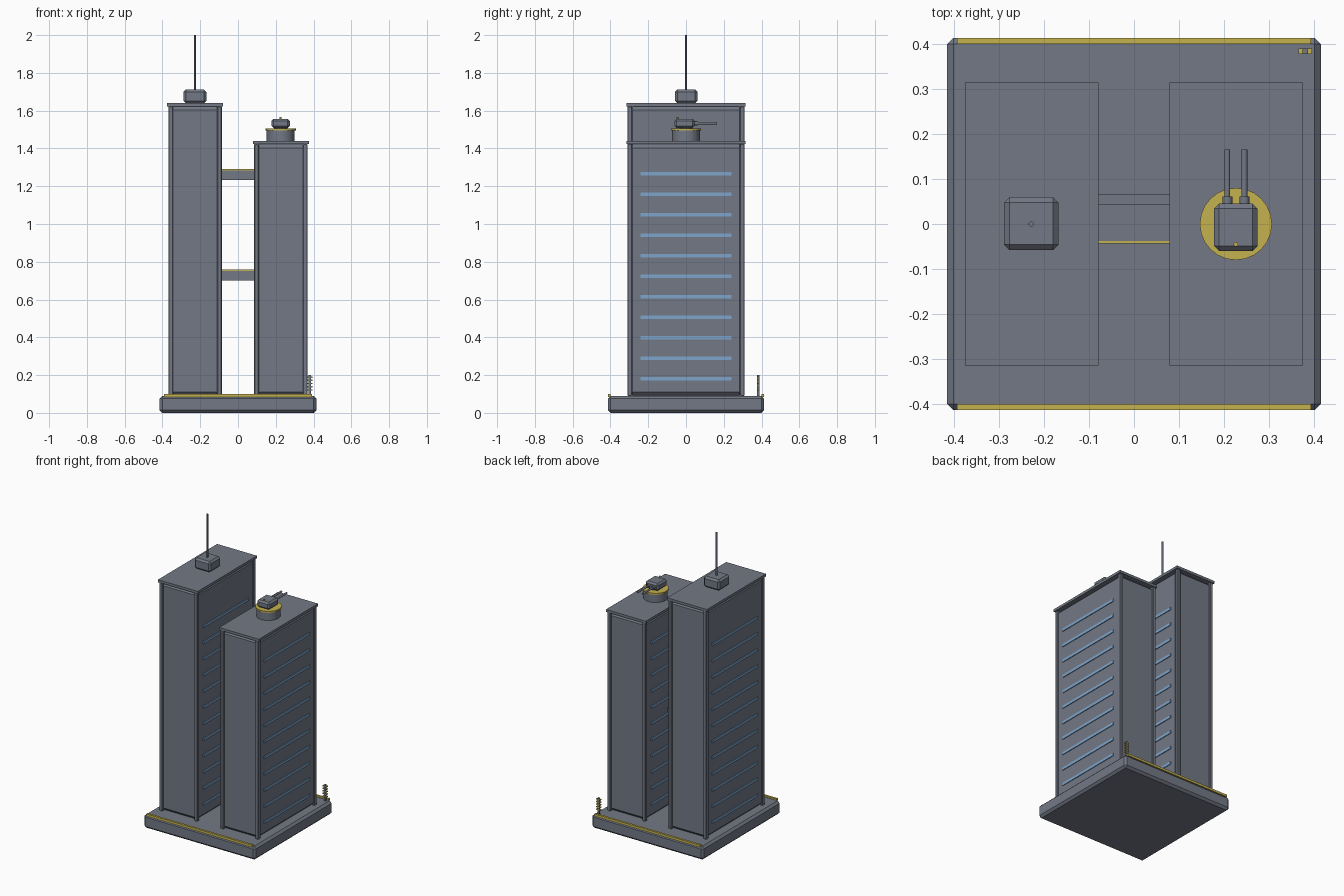
import bpy, math

cube = bpy.data.objects.get("Cube")
if cube:
    bpy.data.objects.remove(cube, do_unlink=True)


def material(name, rgb):
    m = bpy.data.materials.new(name)
    m.use_nodes = True
    m.diffuse_color = (*rgb, 1)
    m.node_tree.nodes["Principled BSDF"].inputs["Base Color"].default_value = (*rgb, 1)
    return m


GREY = material("slate_grey", (0.17, 0.19, 0.235))
YELLOW = material("hazard_yellow", (0.56, 0.45, 0.08))
BLUE = material("window_blue", (0.21, 0.37, 0.59))


def box(name, xs, ys, zs, mat=GREY, bevel=0):
    """Box spanning the given ranges, with an optional flat chamfer."""
    spans = (xs, ys, zs)
    bpy.ops.mesh.primitive_cube_add(size=1, location=[sum(s) / 2 for s in spans])
    o = bpy.context.object
    o.name = name
    o.scale = [s[1] - s[0] for s in spans]
    bpy.ops.object.transform_apply(location=False, rotation=False, scale=True)
    o.data.materials.append(mat)
    if bevel:
        mod = o.modifiers.new("chamfer", "BEVEL")
        mod.width = bevel
        mod.segments = 1
    return o


def rod(name, centre, radius, length, mat=GREY, sides=12, along_y=False):
    """Cylinder standing upright or lying along y."""
    bpy.ops.mesh.primitive_cylinder_add(
        vertices=sides, radius=radius, depth=length, location=centre,
        rotation=(math.pi / 2 if along_y else 0, 0, 0))
    o = bpy.context.object
    o.name = name
    o.data.materials.append(mat)
    bpy.ops.object.shade_smooth_by_angle()
    return o


GROUND = 0.09

# Base plate with painted kerbs
box("base_plate", (-0.415, 0.415), (-0.413, 0.413), (0, GROUND), bevel=0.014)
for side, y in (("front", -0.406), ("back", 0.406)):
    box(f"{side}_kerb", (-0.393, 0.393), (y - 0.007, y + 0.007), (GROUND - 0.005, 0.1), YELLOW)


def tower(name, cx, top, floors):
    eave = top - 0.017
    box(f"{name}_body", (cx - 0.136, cx + 0.136), (-0.302, 0.302),
        (GROUND, eave), bevel=0.02)
    box(f"{name}_roof", (cx - 0.148, cx + 0.148), (-0.314, 0.314), (eave, top))
    for sx in (-1, 1):
        # Corner columns
        for sy in (-1, 1):
            x, y = cx + sx * 0.129, sy * 0.298
            box(f"{name}_column", (x - 0.012, x + 0.012), (y - 0.012, y + 0.012),
                (GROUND, eave), bevel=0.003)
        # Window bands on both long sides
        for i in range(floors):
            x, z = cx + sx * 0.136, 0.18 + i * 0.1085
            box(f"{name}_window", (x - 0.005, x + 0.005), (-0.24, 0.24),
                (z - 0.009, z + 0.009), BLUE)


tower("tall_tower", -0.227, 1.64, 12)
tower("short_tower", 0.227, 1.44, 11)

# Bridges between the towers
for name, y, z in (("lower_bridge", 0.022, 0.7), ("upper_bridge", 0, 1.232)):
    box(name, (-0.092, 0.092), (y - 0.042, y + 0.042), (z, z + 0.055))
    for s in (-1, 1):
        e = y + s * 0.0405
        box(f"{name}_edge", (-0.092, 0.092), (e - 0.0025, e + 0.0025),
            (z + 0.052, z + 0.058), YELLOW if s < 0 else GREY)

# Rooftop hut and mast
box("roof_hut", (-0.288, -0.168), (-0.058, 0.06), (1.64, 1.712), bevel=0.012)
rod("mast", (-0.228, 0, 1.855), 0.006, 0.29)

# Roof turret
TX = 0.226
rod("turret_base", (TX, 0, 1.468), 0.074, 0.056, sides=16)
rod("turret_ring", (TX, 0, 1.5), 0.08, 0.01, YELLOW, sides=24)
rod("turret_neck", (TX, 0, 1.51), 0.035, 0.02)
box("turret_head", (TX - 0.048, TX + 0.048), (-0.06, 0.045), (1.508, 1.557), bevel=0.011)
rod("turret_beacon", (TX, -0.045, 1.56), 0.005, 0.014, YELLOW)
for s in (-1, 1):
    x = TX + s * 0.019
    rod("barrel", (x, 0.1, 1.533), 0.0065, 0.13, along_y=True)
    rod("barrel_collar", (x, 0.05, 1.533), 0.011, 0.022, along_y=True)

# Corner marker post with rungs
box("marker_post", (0.374, 0.386), (0.377, 0.389), (GROUND, 0.2))
for i in range(5):
    z = 0.118 + i * 0.017
    box("marker_rung", (0.365, 0.395), (0.377, 0.389), (z, z + 0.007), YELLOW)
